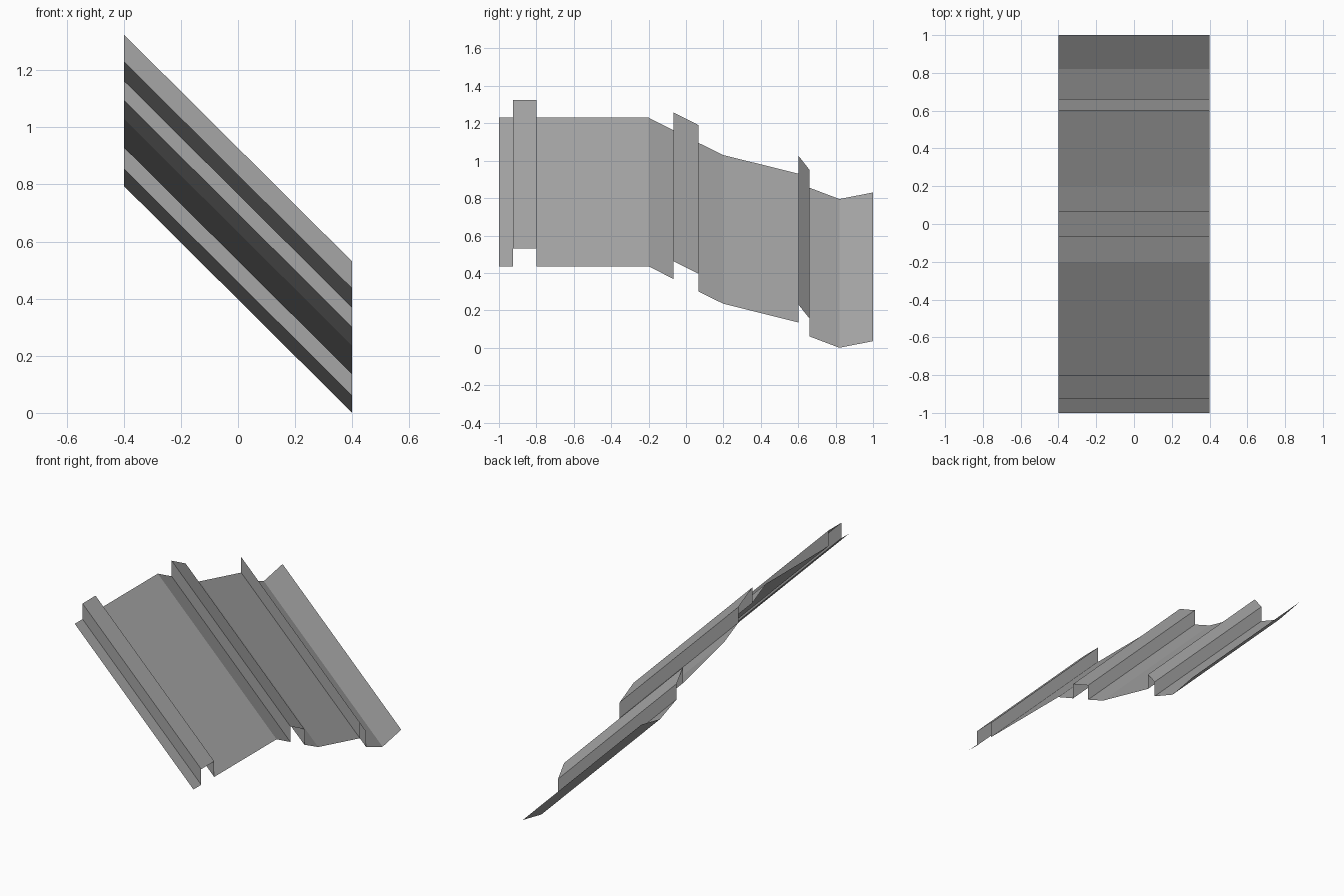
import bpy
import bmesh

cube = bpy.data.objects.get("Cube")
if cube:
    bpy.data.objects.remove(cube, do_unlink=True)

HALF_WIDTH = 0.4   # half the run of the slope
DROP = 0.795       # fall from the upper eave to the lower eave
RIB = 0.095        # rib height above the sheet

# Pan sections as (y, z) runs along the lower edge
pans = [
    [(-1.0, 0.435), (-0.925, 0.435)],
    [(-0.8, 0.435), (-0.2, 0.435), (-0.067, 0.368)],
    [(0.067, 0.3), (0.2, 0.235), (0.602, 0.135)],
    [(0.661, 0.06), (0.82, 0.0), (1.0, 0.035)],
]

# Join the pans with raised square ribs
profile = list(pans[0])
for pan in pans[1:]:
    for y, z in (profile[-1], pan[0]):
        profile.append((y, z + RIB))
    profile.extend(pan)

# Plain grey metal
metal = bpy.data.materials.new("grey_metal")
metal.use_nodes = True
grey = (0.38, 0.38, 0.38, 1.0)
metal.diffuse_color = grey
metal.node_tree.nodes["Principled BSDF"].inputs["Base Color"].default_value = grey

# Sweep the profile down the slope
bm = bmesh.new()
low = [bm.verts.new((HALF_WIDTH, y, z)) for y, z in profile]
high = [bm.verts.new((-HALF_WIDTH, y, z + DROP)) for y, z in profile]
for i in range(len(profile) - 1):
    bm.faces.new((low[i], low[i + 1], high[i + 1], high[i]))

mesh = bpy.data.meshes.new("ribbed_sheet")
bm.to_mesh(mesh)
bm.free()
mesh.materials.append(metal)
sheet = bpy.data.objects.new("ribbed_sheet", mesh)
bpy.context.collection.objects.link(sheet)
